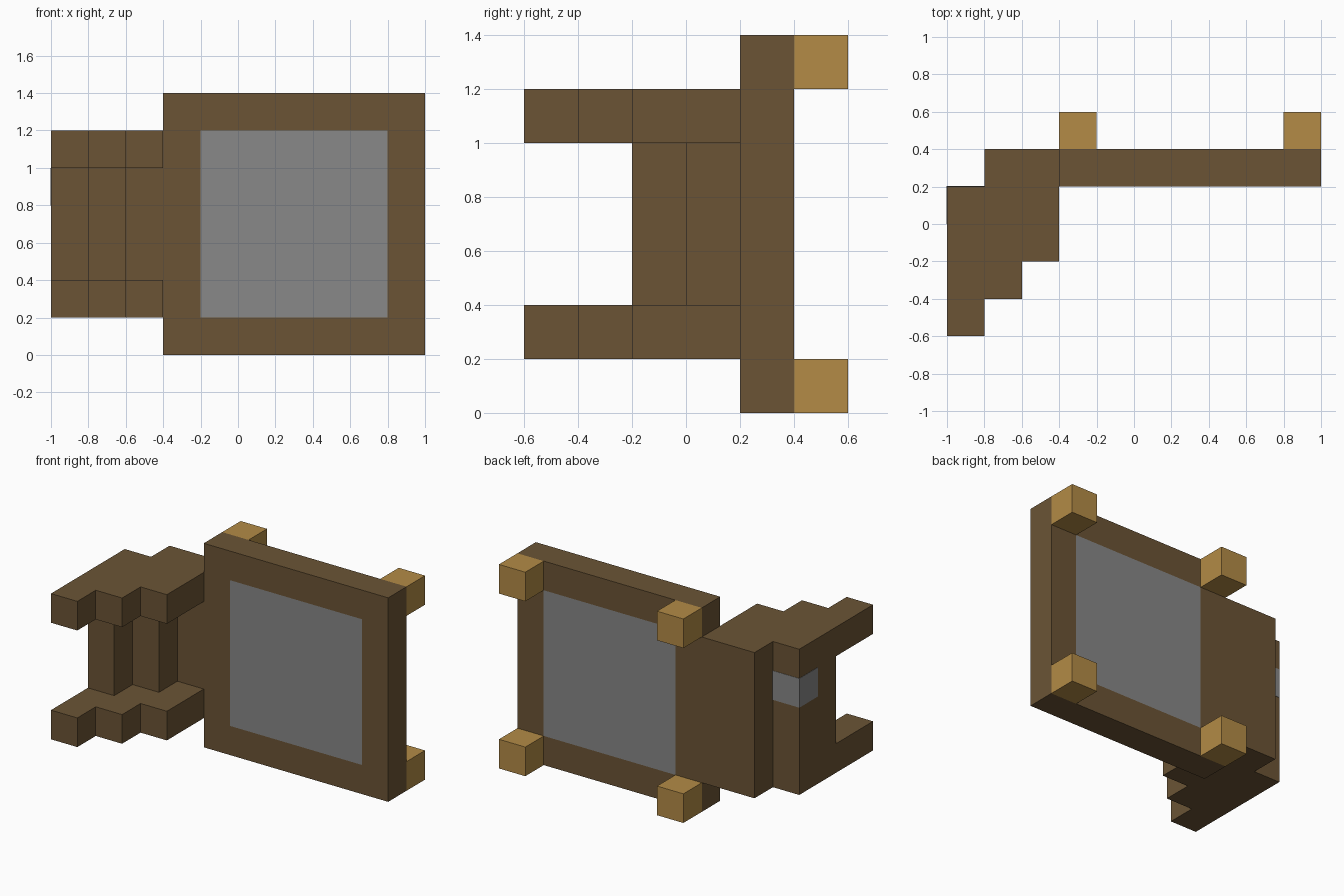
import bpy, bmesh
from mathutils import Vector

cube = bpy.data.objects.get("Cube")
if cube:
    bpy.data.objects.remove(cube)


def srgb(*rgb):
    return [((c / 255 + 0.055) / 1.055) ** 2.4 for c in rgb] + [1.0]


def material(name, colour):
    mat = bpy.data.materials.new(name)
    mat.use_nodes = True
    mat.diffuse_color = colour
    mat.node_tree.nodes["Principled BSDF"].inputs["Base Color"].default_value = colour
    return mat


wood = material("dark wood", srgb(107, 84, 53))
glass = material("grey glass", srgb(136, 136, 136))
brass = material("tan stud", srgb(179, 139, 70))


def prism(name, outline, bottom, top, *mats):
    """Extrude a floor outline (x, y) from bottom to top."""
    bm = bmesh.new()
    base = bm.faces.new([bm.verts.new((x, y, bottom)) for x, y in outline])
    grown = bmesh.ops.extrude_face_region(bm, geom=[base])["geom"]
    for v in grown:
        if isinstance(v, bmesh.types.BMVert):
            v.co.z = top
    bmesh.ops.recalc_face_normals(bm, faces=bm.faces)
    mesh = bpy.data.meshes.new(name)
    bm.to_mesh(mesh)
    bm.free()
    for mat in mats:
        mesh.materials.append(mat)
    obj = bpy.data.objects.new(name, mesh)
    bpy.context.collection.objects.link(obj)
    return obj


def box(name, xs, ys, zs, *mats):
    (x0, x1), (y0, y1) = xs, ys
    return prism(name, [(x0, y0), (x1, y0), (x1, y1), (x0, y1)], *zs, *mats)


# Square frame with a flush pane cut into its front and back
frame = box("frame", (-0.4, 1), (0.2, 0.4), (0, 1.4), wood, glass)
bm = bmesh.new()
bm.from_mesh(frame.data)
for point, axis in (((-0.2, 0, 0), "X"), ((0.8, 0, 0), "X"),
                    ((0, 0, 0.2), "Z"), ((0, 0, 1.2), "Z")):
    normal = Vector((axis == "X", 0, axis == "Z"))
    bmesh.ops.bisect_plane(bm, geom=bm.verts[:] + bm.edges[:] + bm.faces[:],
                           plane_co=point, plane_no=normal)
for f in bm.faces:
    c = f.calc_center_median()
    if abs(f.normal.y) > 0.9 and -0.2 < c.x < 0.8 and 0.2 < c.z < 1.2:
        f.material_index = 1
bm.to_mesh(frame.data)
bm.free()

# Corner studs on the back of the frame
for side, x in (("right", -0.4), ("left", 0.8)):
    for level, z in (("lower", 0), ("upper", 1.2)):
        box(f"{level}_{side}_stud", (x, x + 0.2), (0.4, 0.6), (z, z + 0.2), brass)


# Stepped handle: two deep slabs joined by a shallower stepped grip
def stepped(front):
    outline = [(-0.4, 0.4), (-0.8, 0.4), (-0.8, 0.2), (-1, 0.2)]
    for i in range(3):
        x, y = -1 + 0.2 * i, front + 0.2 * i
        outline += [(x, y), (x + 0.2, y)]
    return outline


prism("lower_slab", stepped(-0.6), 0.2, 0.4, wood)
prism("upper_slab", stepped(-0.6), 1.0, 1.2, wood)
prism("grip", stepped(-0.2), 0.4, 1.0, wood)

# Small grey inlay on the outer back corner of the grip
box("inlay", (-1.002, -0.8), (0, 0.202), (0.8, 1.0), glass)
